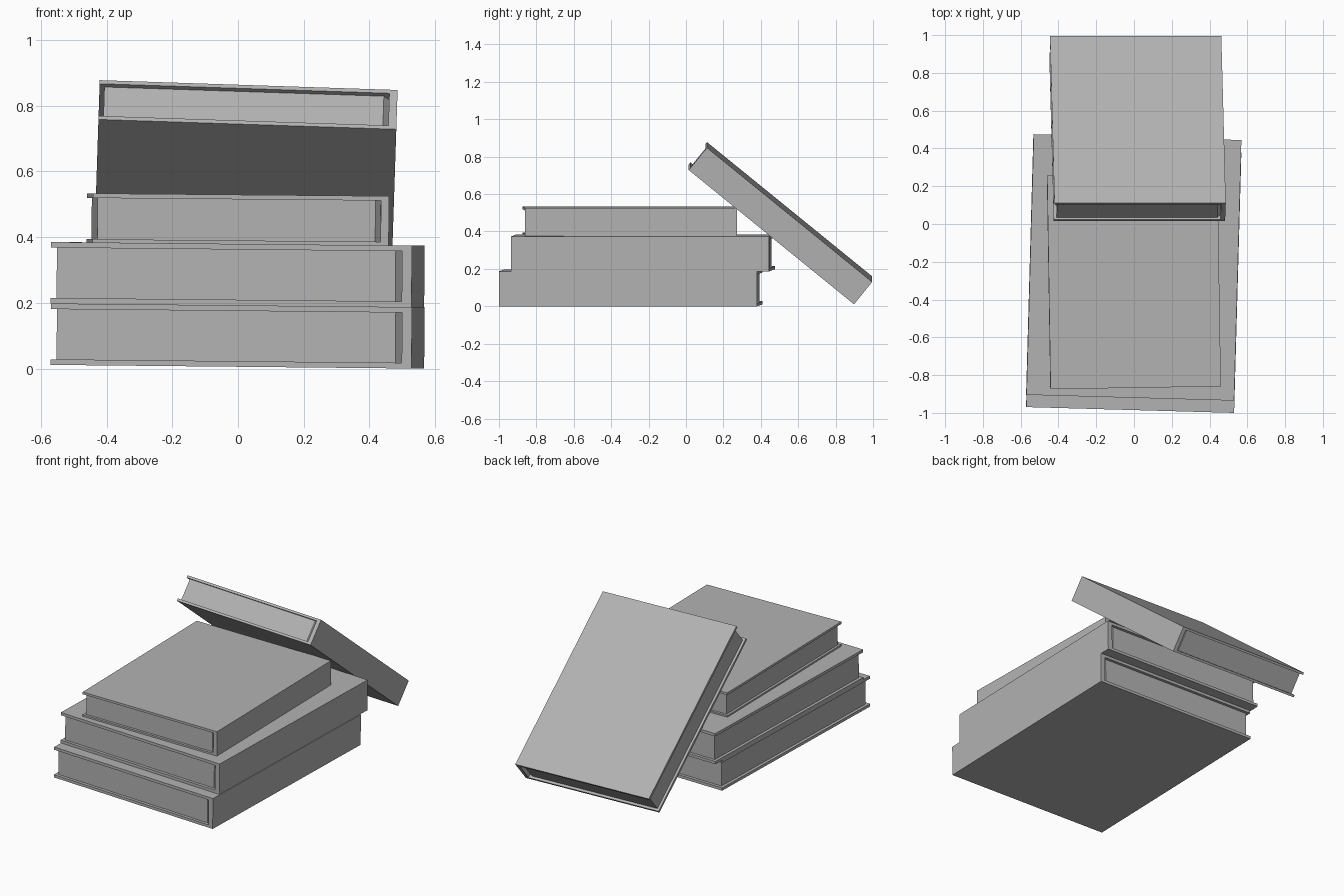
import bpy
import bmesh
from mathutils import Vector, Matrix

cube = bpy.data.objects.get("Cube")
if cube:
    bpy.data.objects.remove(cube, do_unlink=True)

GREY = (0.45, 0.45, 0.45, 1.0)
grey = bpy.data.materials.new("plain grey")
grey.use_nodes = True
grey.diffuse_color = GREY
grey.node_tree.nodes["Principled BSDF"].inputs["Base Color"].default_value = GREY

# Book proportions; the local origin is the top front corner of the spine
WIDTH, LENGTH, THICK = 1.1, 1.38, 0.187
BOARD, SPINE, LIP, GROOVE = 0.017, 0.03, 0.018, 0.02


def prism(name, outline, extrude, matrix):
    """Extrude a flat outline into a solid and place it."""
    bm = bmesh.new()
    face = bm.faces.new([bm.verts.new(p) for p in outline])
    result = bmesh.ops.extrude_face_region(bm, geom=[face])
    moved = [g for g in result["geom"] if isinstance(g, bmesh.types.BMVert)]
    bmesh.ops.translate(bm, verts=moved, vec=extrude)
    bmesh.ops.recalc_face_normals(bm, faces=bm.faces)
    mesh = bpy.data.meshes.new(name)
    bm.to_mesh(mesh)
    bm.free()
    mesh.materials.append(grey)
    obj = bpy.data.objects.new(name, mesh)
    obj.matrix_world = matrix
    bpy.context.collection.objects.link(obj)
    return obj


def book(name, corner, across, along, scale):
    """A hard cover wrapped round a recessed block of pages."""
    u = Vector(across).normalized()
    v = Vector(along)
    v = (v - u * v.dot(u)).normalized()
    w = u.cross(v)
    basis = Matrix((u, v, w)).transposed().to_4x4()
    matrix = Matrix.Translation(corner) @ basis @ Matrix.Scale(scale, 4)

    # Cover: C-shaped section run along the spine
    section = [(-WIDTH, 0), (0, 0), (0, -THICK), (-WIDTH, -THICK),
               (-WIDTH, BOARD - THICK), (-SPINE, BOARD - THICK),
               (-SPINE, -BOARD), (-WIDTH, -BOARD)]
    prism(name + "_cover", [(x, 0, z) for x, z in section], (0, LENGTH, 0), matrix)

    # Pages: block with its corners cut back beside the spine
    near, far = LIP, LENGTH - LIP
    plan = [(LIP - WIDTH, near), (-SPINE - GROOVE, near), (-SPINE, near + GROOVE),
            (-SPINE, far - GROOVE), (-SPINE - GROOVE, far), (LIP - WIDTH, far)]
    prism(name + "_pages", [(x, y, BOARD - THICK) for x, y in plan],
          (0, 0, THICK - 2 * BOARD), matrix)


# Stack of three, with one leaning on the back
book("bottom_book", (0.53, -1.0, 0.187), (1, -0.028, -0.01), (0.028, 1, 0), 1.0)
book("middle_book", (0.53, -0.935, 0.374), (1, -0.028, -0.01), (0.028, 1, 0), 1.0)
book("top_book", (0.46, -0.86, 0.525), (1, 0.016, -0.009), (-0.016, 1, 0), 0.82)
book("leaning_book", (0.486, 0.112, 0.848), (1, 0, -0.033), (-0.024, 0.89, -0.723), 0.825)
